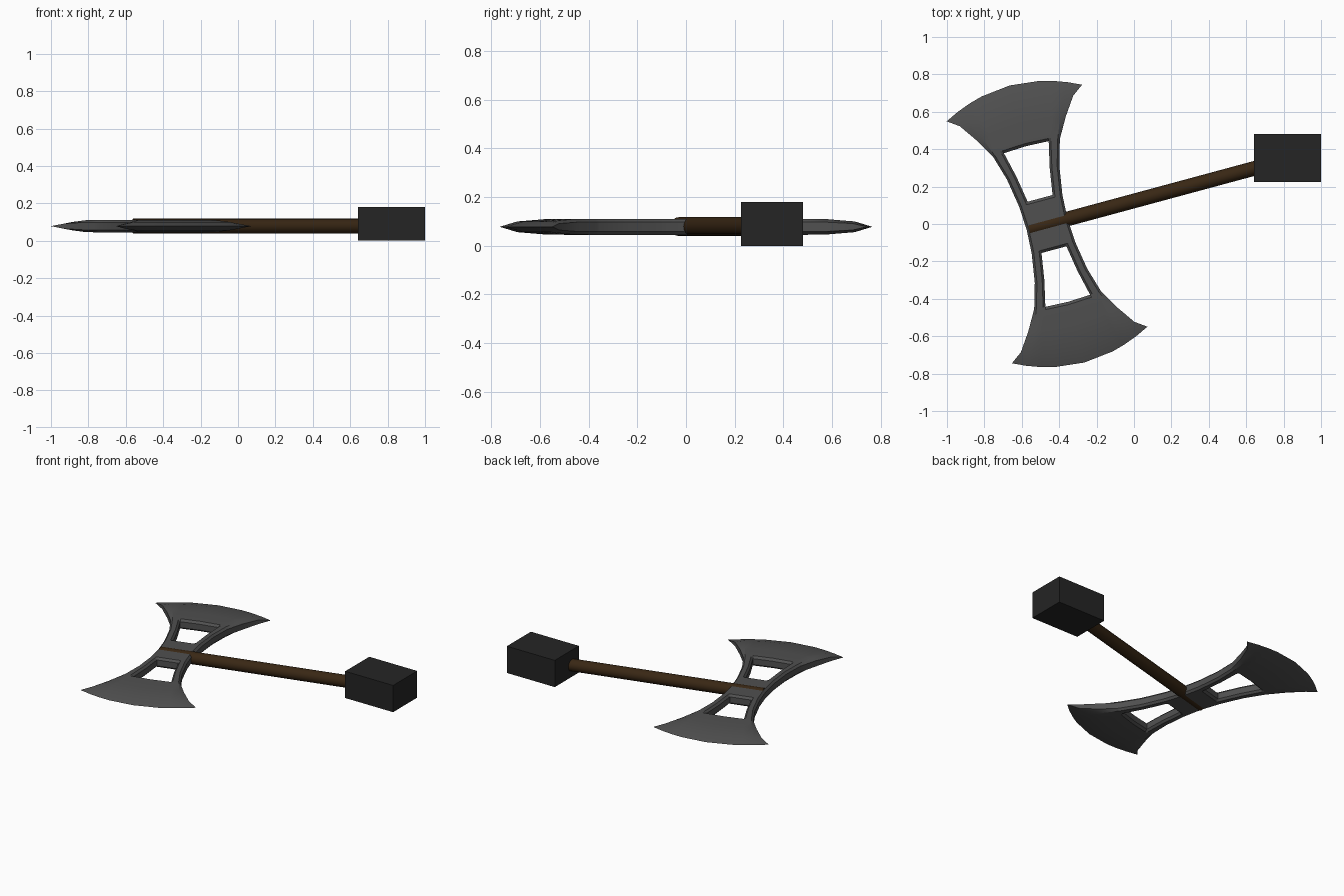
import bpy, bmesh, math
from mathutils import Matrix, Vector

if "Cube" in bpy.data.objects:
    bpy.data.objects.remove(bpy.data.objects["Cube"])

ANGLE = math.radians(15.1)
CENTRE = Vector((-0.465, 0.0, 0.078))


def material(name, rgb):
    m = bpy.data.materials.new(name)
    m.diffuse_color = (*rgb, 1)
    m.use_nodes = True
    m.node_tree.nodes["Principled BSDF"].inputs["Base Color"].default_value = m.diffuse_color
    return m


def finish(ob, mat, smooth=None):
    ob.data.materials.append(mat)
    if smooth:
        bpy.ops.object.select_all(action='DESELECT')
        ob.select_set(True)
        bpy.context.view_layer.objects.active = ob
        bpy.ops.object.shade_smooth_by_angle(angle=math.radians(smooth))


steel = material("dark_steel", (0.08, 0.08, 0.08))
wood = material("dark_wood", (0.04, 0.02, 0.007))
black = material("black_iron", (0.018, 0.018, 0.018))

# Double blade: rows of (distance, edge drop, hole half width, outer half width, chamfer, half thickness)
rows = [
    (0.000, 0.000, 0.060, 0.113, 0.012, 0.033),
    (0.128, 0.000, 0.068, 0.120, 0.012, 0.033),
    (0.142, 0.000, 0.069, 0.122, 0.012, 0.033),
    (0.286, 0.000, 0.092, 0.145, 0.012, 0.033),
    (0.431, 0.012, 0.124, 0.184, 0.012, 0.033),
    (0.446, 0.014, 0.128, 0.191, 0.013, 0.033),
    (0.560, 0.032, 0.140, 0.246, 0.030, 0.032),
    (0.690, 0.064, 0.155, 0.314, 0.050, 0.022),
    (0.767, 0.097, 0.160, 0.375, 0.070, 0.000),
]


def grid_point(r, c):
    v, drop, hole, outer, ch, h = rows[abs(r)]
    k = abs(c)
    u = (0, hole, hole + ch, outer - ch, outer)[k]
    v -= drop * (u / outer) ** 2
    if k == 4 or (k < 2 and abs(r) in (2, 3, 4)):
        h *= 0.6
    return Vector((math.copysign(u, c), math.copysign(v, r), h))


bm = bmesh.new()
top, under = {}, {}
for r in range(-8, 9):
    for c in range(-4, 5):
        p = grid_point(r, c)
        top[r, c] = bm.verts.new(p)
        under[top[r, c]] = bm.verts.new((p.x, p.y, -p.z))
for r in range(-8, 8):
    for c in range(-4, 4):
        far = max(abs(r), abs(r + 1))
        if far in (3, 4) and c in (-1, 0):
            continue  # window opening
        bm.faces.new([top[r, c], top[r, c + 1], top[r + 1, c + 1], top[r + 1, c]])
edge_pairs = [(e.verts[0], e.verts[1]) for e in bm.edges if e.is_boundary]
for f in list(bm.faces):
    bm.faces.new([under[v] for v in reversed(f.verts)])
for a, b in edge_pairs:
    bm.faces.new([a, b, under[b], under[a]])
bmesh.ops.remove_doubles(bm, verts=bm.verts, dist=0.0005)
bmesh.ops.delete(bm, geom=[v for v in bm.verts if not v.link_faces], context='VERTS')
bmesh.ops.recalc_face_normals(bm, faces=bm.faces)
mesh = bpy.data.meshes.new("double_blade")
bm.to_mesh(mesh)
bm.free()
blade = bpy.data.objects.new("double_blade", mesh)
bpy.context.collection.objects.link(blade)
blade.location = CENTRE
blade.rotation_euler.z = ANGLE
finish(blade, steel, 25)

# Handle
start, end = Vector((-0.56, -0.028, 0.079)), Vector((0.75, 0.326, 0.079))
axis = end - start
bpy.ops.mesh.primitive_cylinder_add(vertices=16, radius=0.039, depth=axis.length,
                                    location=(start + end) / 2)
handle = bpy.context.object
handle.name = "handle"
handle.rotation_euler = axis.to_track_quat('Z', 'Y').to_euler()
finish(handle, wood, 40)

# Block at the end of the handle
bpy.ops.mesh.primitive_cube_add(size=1, location=(0.82, 0.353, 0.09))
block = bpy.context.object
block.name = "end_block"
block.scale = (0.357, 0.256, 0.18)
finish(block, black)
